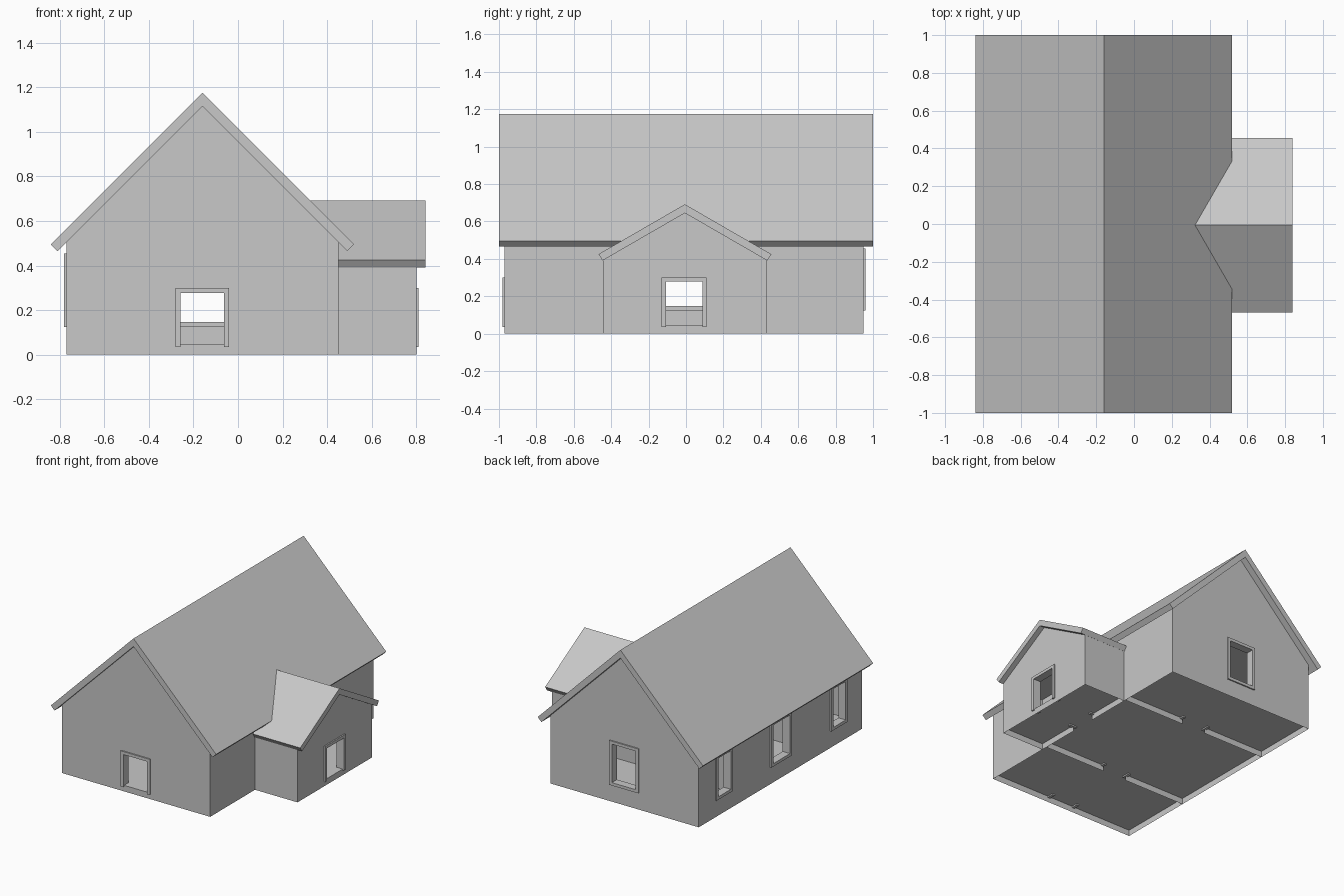
import bpy, bmesh
from mathutils import Vector

if "Cube" in bpy.data.objects:
    bpy.data.objects.remove(bpy.data.objects["Cube"])

grey = bpy.data.materials.new("plain grey")
grey.diffuse_color = (0.58, 0.58, 0.58, 1)
grey.use_nodes = True
grey.node_tree.nodes["Principled BSDF"].inputs["Base Color"].default_value = grey.diffuse_color

# Main dimensions
LEFT, RIGHT, FRONT, BACK = -0.77, 0.45, -0.97, 0.95
RIDGE_X, WALL_TOP = -0.16, 0.505
WING_END, WING_Y, WING_HALF, WING_TOP = 0.80, -0.006, 0.437, 0.394
FLOOR, CEILING = 0.045, 0.50
BAR = 0.022                      # frame board width
DOOR_Z, WINDOW_Z = (0.035, 0.30), (0.125, 0.455)


def finish(bm, name):
    mesh = bpy.data.meshes.new(name)
    bm.to_mesh(mesh)
    bm.free()
    mesh.materials.append(grey)
    obj = bpy.data.objects.new(name, mesh)
    bpy.context.collection.objects.link(obj)
    return obj


def placer(axis, pos, out):
    """Maps (along wall, height, distance outward) to a 3D point."""
    if axis == 'y':
        return lambda u, z, d=0: Vector((u, pos + d * out, z))
    return lambda u, z, d=0: Vector((pos + d * out, u, z))


def sheet(name, place, outline, holes=()):
    """Thin wall with openings cut through it."""
    bm = bmesh.new()
    loops = [outline] + [[(a, b), (c, b), (c, d), (a, d)] for a, c, b, d in holes]
    for loop in loops:
        vs = [bm.verts.new(place(u, z)) for u, z in loop]
        for i, v in enumerate(vs):
            bm.edges.new((v, vs[i - 1]))
    normal = place(0, 0, 1) - place(0, 0, 0)
    bmesh.ops.triangle_fill(bm, use_beauty=True, edges=bm.edges[:], normal=normal)
    for f in bm.faces:
        f.normal_update()
        if f.normal.dot(normal) < 0:
            f.normal_flip()
    return finish(bm, name)


def frame(name, place, centre, width, zs, depth=(-0.05, 0.01), sill=True):
    """Boards round an opening: two jambs, a head and maybe a sill."""
    a, b = centre - width / 2, centre + width / 2
    lo, hi = zs
    boards = [(a, b, hi - BAR, hi), (a, a + BAR, lo, hi - BAR), (b - BAR, b, lo, hi - BAR)]
    if sill:
        boards.append((a + BAR, b - BAR, lo, lo + BAR))
    bm = bmesh.new()
    for u0, u1, z0, z1 in boards:
        cube = bmesh.ops.create_cube(bm, size=1)
        for v in cube['verts']:
            v.co = place(u1 if v.co.x > 0 else u0, z1 if v.co.z > 0 else z0,
                         depth[1] if v.co.y > 0 else depth[0])
    bmesh.ops.recalc_face_normals(bm, faces=bm.faces)
    return finish(bm, name)


def hole(centre, width, zs, bottom=None):
    h = width / 2 - BAR
    return (centre - h, centre + h, zs[0] + BAR if bottom is None else bottom, zs[1] - BAR)


def slab(name, ends):
    """Closed solid between two matching profiles (chevron roof)."""
    bm = bmesh.new()
    A, B = [[bm.verts.new(p) for p in e] for e in ends]
    n = len(A)
    for i in range(n):
        j = (i + 1) % n
        bm.faces.new((A[i], A[j], B[j], B[i]))
    for r in (A, B):             # each end as two quads either side of the ridge
        bm.faces.new((r[0], r[1], r[4], r[5]))
        bm.faces.new((r[1], r[2], r[3], r[4]))
    bmesh.ops.recalc_face_normals(bm, faces=bm.faces)
    return finish(bm, name)


def rect(a, b, lo, hi):
    return [(a, lo), (b, lo), (b, hi), (a, hi)]


# Gable walls: doorway in front, window at the back
gable = [(LEFT, 0), (RIGHT, 0), (RIGHT, WALL_TOP), (RIDGE_X, 1.115), (LEFT, WALL_TOP)]
p = placer('y', FRONT, -1)
sheet("front_wall", p, gable, [hole(RIDGE_X, 0.24, DOOR_Z, FLOOR)])
frame("front_door_frame", p, RIDGE_X, 0.24, DOOR_Z, sill=False)
p = placer('y', BACK, 1)
sheet("back_wall", p, gable, [hole(RIDGE_X, 0.24, WINDOW_Z)])
frame("back_window_frame", p, RIDGE_X, 0.24, WINDOW_Z)

# Left wall with three windows
p = placer('x', LEFT, -1)
windows = [(-0.69, 0.19), (-0.01, 0.24), (0.66, 0.19)]
sheet("left_wall", p, rect(FRONT, BACK, 0, WALL_TOP), [hole(c, w, WINDOW_Z) for c, w in windows])
for c, w in windows:
    frame("left_window_frame", p, c, w, WINDOW_Z)


# Walls with a doorway open to the ground: right wall and two partitions
def doorway_wall(name, place, a, b, top, centre, depth):
    u0, u1, _, head = hole(centre, 0.24, DOOR_Z)
    sheet(name, place, [(a, 0), (u0, 0), (u0, head), (u1, head), (u1, 0), (b, 0), (b, top), (a, top)])
    frame(name + "_door_frame", place, centre, 0.24, DOOR_Z, depth, sill=False)


doorway_wall("right_wall", placer('x', RIGHT, 1), FRONT, BACK, WALL_TOP, -0.01, (-0.03, 0.03))
for y in (-0.40, 0.445):
    doorway_wall("partition", placer('y', y, 1), LEFT, RIGHT, CEILING, RIDGE_X, (-0.03, 0.03))

# Side wing walls
w0, w1 = WING_Y - WING_HALF, WING_Y + WING_HALF
p = placer('x', WING_END, 1)
sheet("wing_end_wall", p,
      [(w0, 0), (w1, 0), (w1, WING_TOP), (WING_Y, 0.645), (w0, WING_TOP)],
      [hole(-0.01, 0.24, DOOR_Z, FLOOR)])
frame("wing_door_frame", p, -0.01, 0.24, DOOR_Z, sill=False)
for y, out in ((w0, -1), (w1, 1)):
    sheet("wing_side_wall", placer('y', y, out), rect(RIGHT, WING_END, 0, WING_TOP))

# Floors and ceilings
for part, z, wing_z in (("floor", FLOOR, FLOOR), ("ceiling", CEILING, WING_TOP)):
    sheet("main_" + part, lambda x, y, d=0: Vector((x, y, z + d)), rect(LEFT, RIGHT, FRONT, BACK))
    sheet("wing_" + part, lambda x, y, d=0: Vector((x, y, wing_z + d)), rect(RIGHT, WING_END, w0, w1))


# Roofs
def chevron(mid, half, eave, top, inner_half, inner_eave, inner_top):
    return [(mid - half, eave), (mid, top), (mid + half, eave),
            (mid + inner_half, inner_eave), (mid, inner_top), (mid - inner_half, inner_eave)]


main = chevron(RIDGE_X, 0.68, 0.495, 1.175, 0.65, 0.465, 1.115)
slab("main_roof", [[(x, y, z) for x, z in main] for y in (-1, 1)])
wing = chevron(WING_Y, 0.462, 0.425, 0.692, 0.44, 0.391, 0.645)
slab("wing_roof", [[(min(RIGHT, 1.015 - z), y, z) for y, z in wing],
                   [(0.84, y, z) for y, z in wing]])
